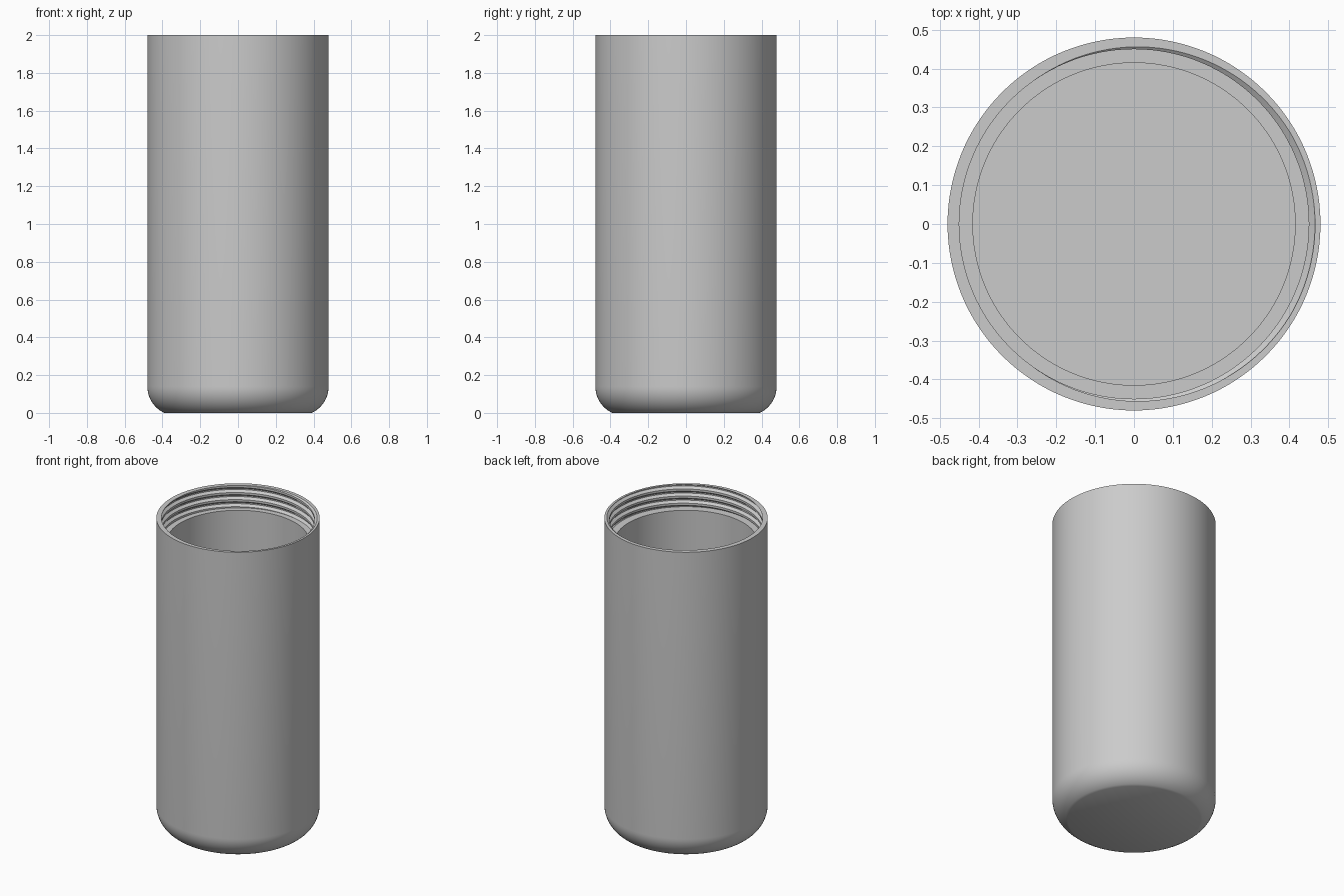
import bpy, bmesh, math
from mathutils import Vector

if "Cube" in bpy.data.objects:
    bpy.data.objects.remove(bpy.data.objects["Cube"])

SEG = 128
HEIGHT, OUTER, BORE = 2.0, 0.48, 0.415
FOOT, CURVE_TOP, FLOOR = 0.39, 0.14, 0.07
LEDGE, PITCH, CREST, ROOT = 1.855, 0.046, 0.45, 0.466

grey = bpy.data.materials.new("light grey")
grey.use_nodes = True
colour = (0.6, 0.6, 0.6, 1)
grey.diffuse_color = colour
grey.node_tree.nodes["Principled BSDF"].inputs["Base Color"].default_value = colour


def lathe(bm, points):
    """Spin an open profile of (radius, height) points round the z axis."""
    verts = [bm.verts.new((r, 0, z)) for r, z in points]
    edges = [bm.edges.new(pair) for pair in zip(verts, verts[1:])]
    bmesh.ops.spin(bm, geom=verts + edges, cent=(0, 0, 0), axis=(0, 0, 1),
                   angle=2 * math.pi, steps=SEG, use_merge=False)


def flat_ring(bm, z):
    """Close the gap between the two open loops at one height."""
    loops = [e for e in bm.edges if e.is_boundary
             and all(abs(v.co.z - z) < 1e-4 for v in e.verts)]
    bmesh.ops.triangle_fill(bm, edges=loops, use_beauty=True, normal=(0, 0, 1))


bm = bmesh.new()

# Screw thread: helical groove, trimmed flat at the rim and the ledge
section = [(-0.35, CREST), (-0.083, ROOT), (0.083, ROOT), (0.35, CREST), (0.65, CREST)]
previous = None
for k in range(-5 * SEG, 2 * SEG + 1):
    a = 2 * math.pi * k / SEG
    row = [bm.verts.new((r * math.cos(a), r * math.sin(a), HEIGHT + PITCH * (u + k / SEG)))
           for u, r in section]
    if previous:
        for j in range(len(section) - 1):
            bm.faces.new((previous[j], row[j], row[j + 1], previous[j + 1]))
    previous = row
bmesh.ops.remove_doubles(bm, verts=bm.verts[:], dist=1e-5)
for z, up in ((HEIGHT, 1), (LEDGE, -1)):
    bmesh.ops.bisect_plane(bm, geom=bm.verts[:] + bm.edges[:] + bm.faces[:], dist=1e-6,
                           plane_co=(0, 0, z), plane_no=Vector((0, 0, up)), clear_outer=True)

# Outer shell: flat foot, rounded lower edge, straight wall
inset = OUTER - FOOT
radius = (CURVE_TOP ** 2 + inset ** 2) / (2 * inset)
sweep = math.asin(CURVE_TOP / radius)
outer = [(0, 0)]
for i in range(13):
    a = sweep * (1 - i / 12)
    outer.append((OUTER - radius + radius * math.cos(a), CURVE_TOP - radius * math.sin(a)))
lathe(bm, outer + [(OUTER, HEIGHT)])

# Inner bore and floor
lathe(bm, [(BORE, LEDGE), (BORE, FLOOR), (0, FLOOR)])
bmesh.ops.remove_doubles(bm, verts=bm.verts[:], dist=1e-5)

# Rim and the ledge under the thread
flat_ring(bm, HEIGHT)
flat_ring(bm, LEDGE)
bmesh.ops.recalc_face_normals(bm, faces=bm.faces[:])

mesh = bpy.data.meshes.new("threaded_container")
bm.to_mesh(mesh)
bm.free()
mesh.materials.append(grey)
container = bpy.data.objects.new("threaded_container", mesh)
bpy.context.collection.objects.link(container)

bpy.ops.object.select_all(action="DESELECT")
container.select_set(True)
bpy.context.view_layer.objects.active = container
bpy.ops.object.shade_smooth_by_angle(angle=math.radians(30))
